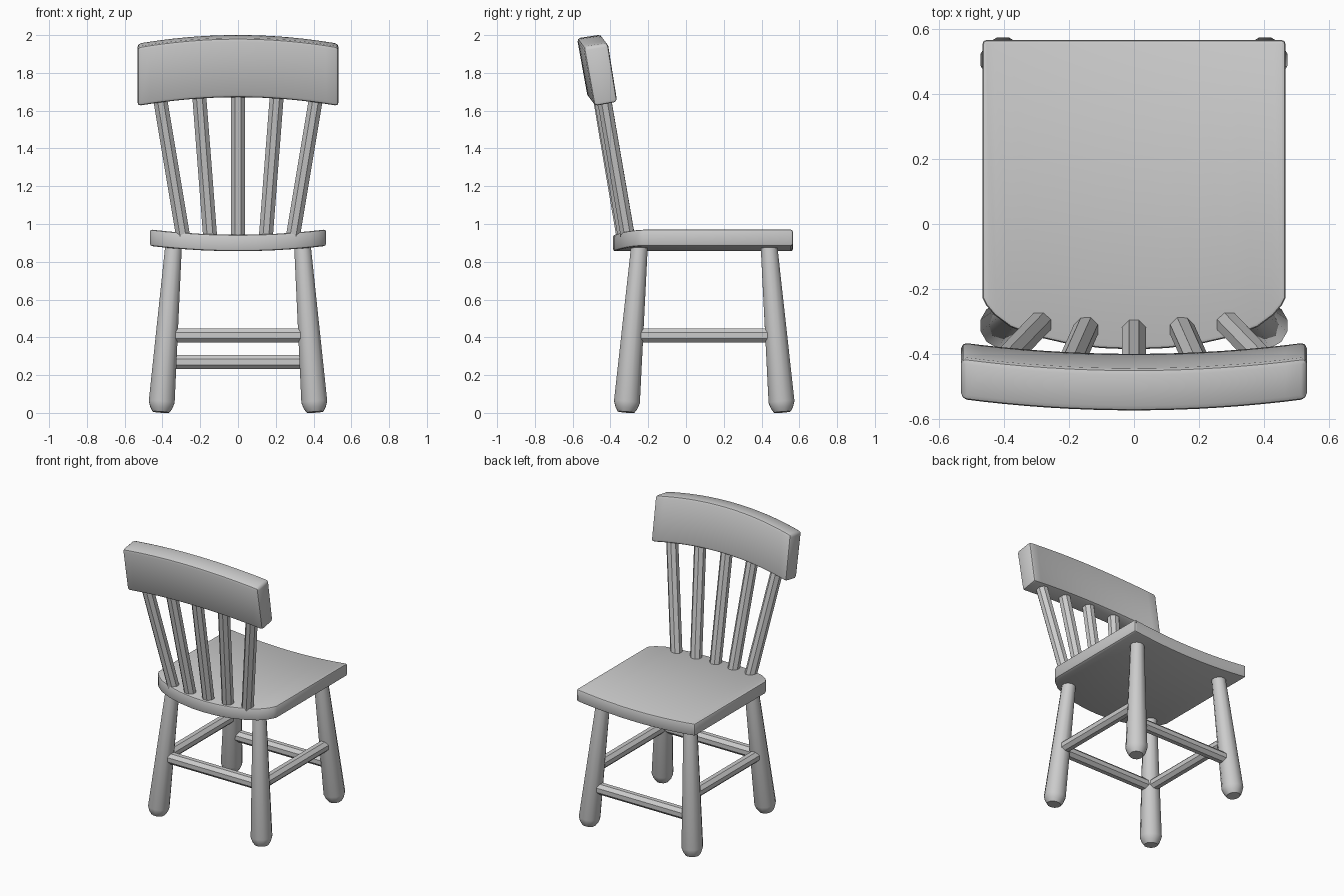
import bpy, bmesh, math
from mathutils import Vector

if "Cube" in bpy.data.objects:
    bpy.data.objects.remove(bpy.data.objects["Cube"])


def finish(name, bm, angle, bevel=0):
    bmesh.ops.recalc_face_normals(bm, faces=bm.faces)
    if bevel:
        edges = [e for e in bm.edges if e.calc_face_angle(0) > math.radians(35)]
        bmesh.ops.bevel(bm, geom=edges, offset=bevel, segments=2,
                        profile=0.5, affect='EDGES', clamp_overlap=True)
    me = bpy.data.meshes.new(name)
    bm.to_mesh(me)
    bm.free()
    ob = bpy.data.objects.new(name, me)
    bpy.context.collection.objects.link(ob)
    bpy.ops.object.select_all(action='DESELECT')
    ob.select_set(True)
    bpy.context.view_layer.objects.active = ob
    bpy.ops.object.shade_smooth_by_angle(angle=math.radians(angle))
    return ob


def loft(name, rings, angle, bevel=0):
    """Skin a list of equal-length closed rings and cap both ends."""
    bm = bmesh.new()
    vs = [[bm.verts.new(p) for p in ring] for ring in rings]
    n = len(vs[0])
    for a, b in zip(vs, vs[1:]):
        for i in range(n):
            j = (i + 1) % n
            bm.faces.new((a[i], a[j], b[j], b[i]))
    bm.faces.new(vs[0])
    bm.faces.new(vs[-1])
    return finish(name, bm, angle, bevel)


def rod(name, p, q, profile, sides, angle):
    """Turned rod from p to q; profile = (fraction along, radius)."""
    p, q = Vector(p), Vector(q)
    d = (q - p).normalized()
    u = d.cross(Vector((0, 1, 0)) if abs(d.y) < 0.7 else Vector((1, 0, 0))).normalized()
    v = d.cross(u)
    rings = []
    for t, r in profile:
        c = p.lerp(q, t)
        ring = []
        for k in range(sides):
            a = 2 * math.pi * (k + 0.5) / sides
            ring.append(c + r * (math.cos(a) * u + math.sin(a) * v))
        rings.append(ring)
    return loft(name, rings, angle)


# Seat: dished across its width, with a bowed edge under the backrest
W = 0.466
bow = [(0, -0.386), (0.1, -0.382), (0.2, -0.37), (0.3, -0.347),
       (0.38, -0.317), (0.43, -0.28), (0.455, -0.25), (W, -0.228)]
cols = [(-x, y) for x, y in reversed(bow[1:])] + bow
seat = []
for x, y in cols:
    top = 0.943 + 0.028 * (x / W) ** 2
    seat.append([(x, y, top - 0.087), (x, 0.566, top - 0.087), (x, 0.566, top), (x, y, top)])
loft("seat", seat, 40, 0.014)

# Curved, tilted top rail
section = [(-0.577, 1.983), (-0.447, 2.003), (-0.397, 1.69), (-0.52, 1.668)]
rail = []
for i in range(17):
    s = i / 8 - 1
    rail.append([(0.532 * s, y + 0.035 * s * s, z - 0.046 * s * s) for y, z in section])
loft("top_rail", rail, 40, 0.018)

# Backrest spindles
even = [(0, 0.04), (1, 0.04)]
for i, (x0, x1, y0, y1) in enumerate([(-0.285, -0.425, -0.302, -0.447),
                                      (-0.145, -0.21, -0.318, -0.463),
                                      (0, 0, -0.326, -0.468),
                                      (0.145, 0.21, -0.318, -0.463),
                                      (0.285, 0.425, -0.302, -0.447)]):
    rod(f"spindle_{i + 1}", (x0, y0, 0.9), (x1, y1, 1.74), even, 8, 30)

# Splayed legs with chamfered feet, and side stretchers
leg = [(0, 0.045), (0.025, 0.06), (0.06, 0.071), (1, 0.045)]
for side, sx in (("left", -1), ("right", 1)):
    for end, yb, yt in (("front", -0.317, -0.245), ("back", 0.51, 0.438)):
        rod(f"{end}_{side}_leg", (sx * 0.408, yb, 0.004), (sx * 0.34, yt, 0.9), leg, 12, 35)
    rod(f"{side}_stretcher", (sx * 0.375, -0.28, 0.41), (sx * 0.375, 0.475, 0.41), even, 8, 30)

# Cross stretchers at two heights
rod("front_stretcher", (-0.375, -0.284, 0.41), (0.375, -0.284, 0.41), even, 8, 30)
rod("back_stretcher", (-0.385, 0.488, 0.27), (0.385, 0.488, 0.27), even, 8, 30)
